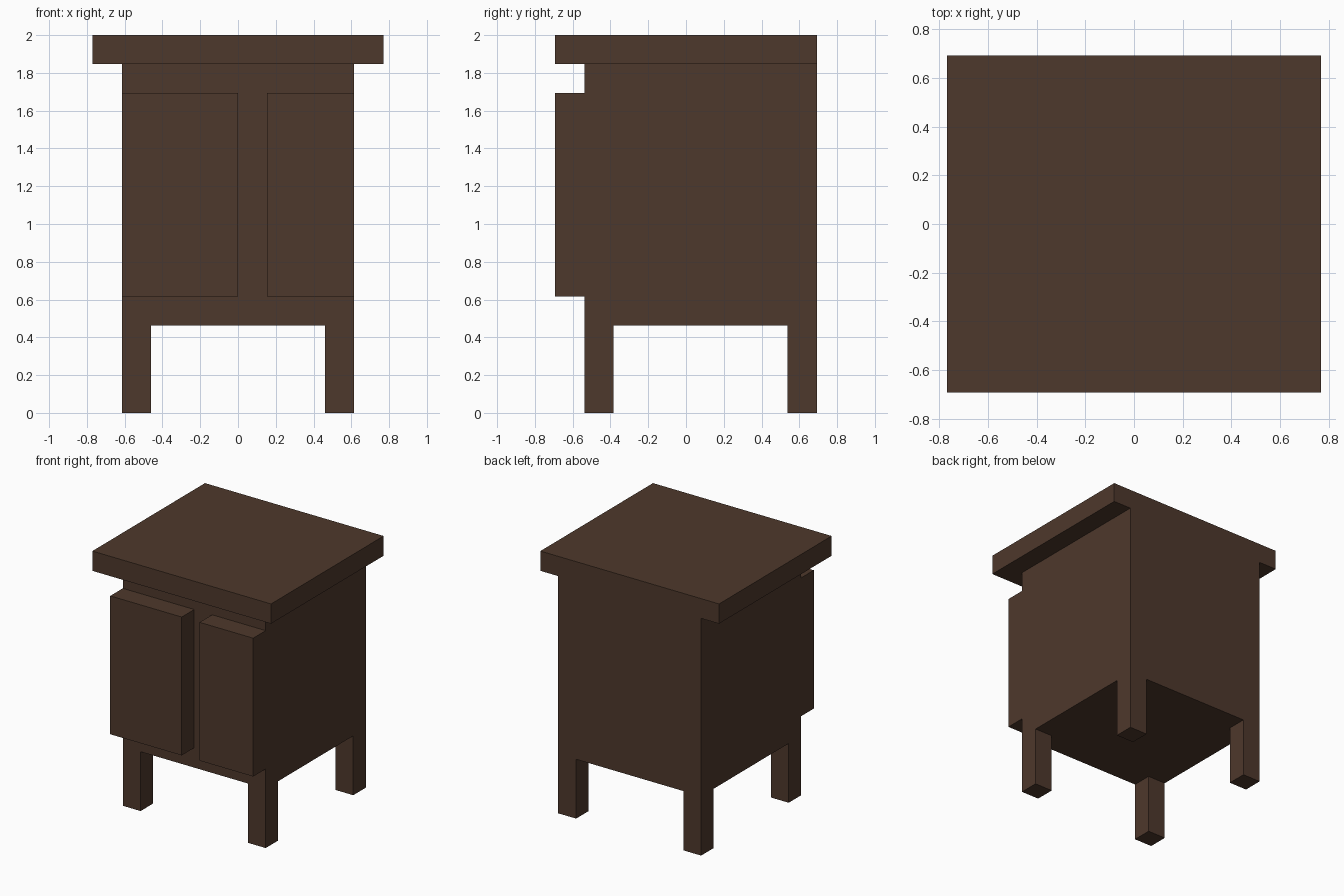
import bpy

if "Cube" in bpy.data.objects:
    bpy.data.objects.remove(bpy.data.objects["Cube"])

U = 2 / 13  # the whole cabinet sits on a 13-unit-high grid

wood = bpy.data.materials.new("dark_brown_wood")
wood.diffuse_color = (0.076, 0.040, 0.025, 1)
wood.use_nodes = True
wood.node_tree.nodes["Principled BSDF"].inputs["Base Color"].default_value = wood.diffuse_color


def box(name, x, y, z):
    """Box from (min, max) ranges given in grid units."""
    ranges = (x, y, z)
    bpy.ops.mesh.primitive_cube_add(size=1, location=[(a + b) / 2 * U for a, b in ranges])
    ob = bpy.context.object
    ob.name = name
    ob.scale = [(b - a) * U for a, b in ranges]
    bpy.ops.object.transform_apply(location=False, rotation=False, scale=True)
    ob.data.materials.append(wood)
    return ob


# Overhanging top and cabinet body
box("table_top", (-5, 5), (-4.5, 4.5), (12, 13))
box("cabinet_body", (-4, 4), (-3.5, 4.5), (3, 12))

# Two uneven doors standing proud of the front
box("left_door", (-4, 0), (-4.5, -3.5), (4, 11))
box("right_door", (1, 4), (-4.5, -3.5), (4, 11))

# Four square corner legs
for side, x in (("left", -4), ("right", 3)):
    for end, y in (("front", -3.5), ("back", 3.5)):
        box(f"{end}_{side}_leg", (x, x + 1), (y, y + 1), (0, 3))
